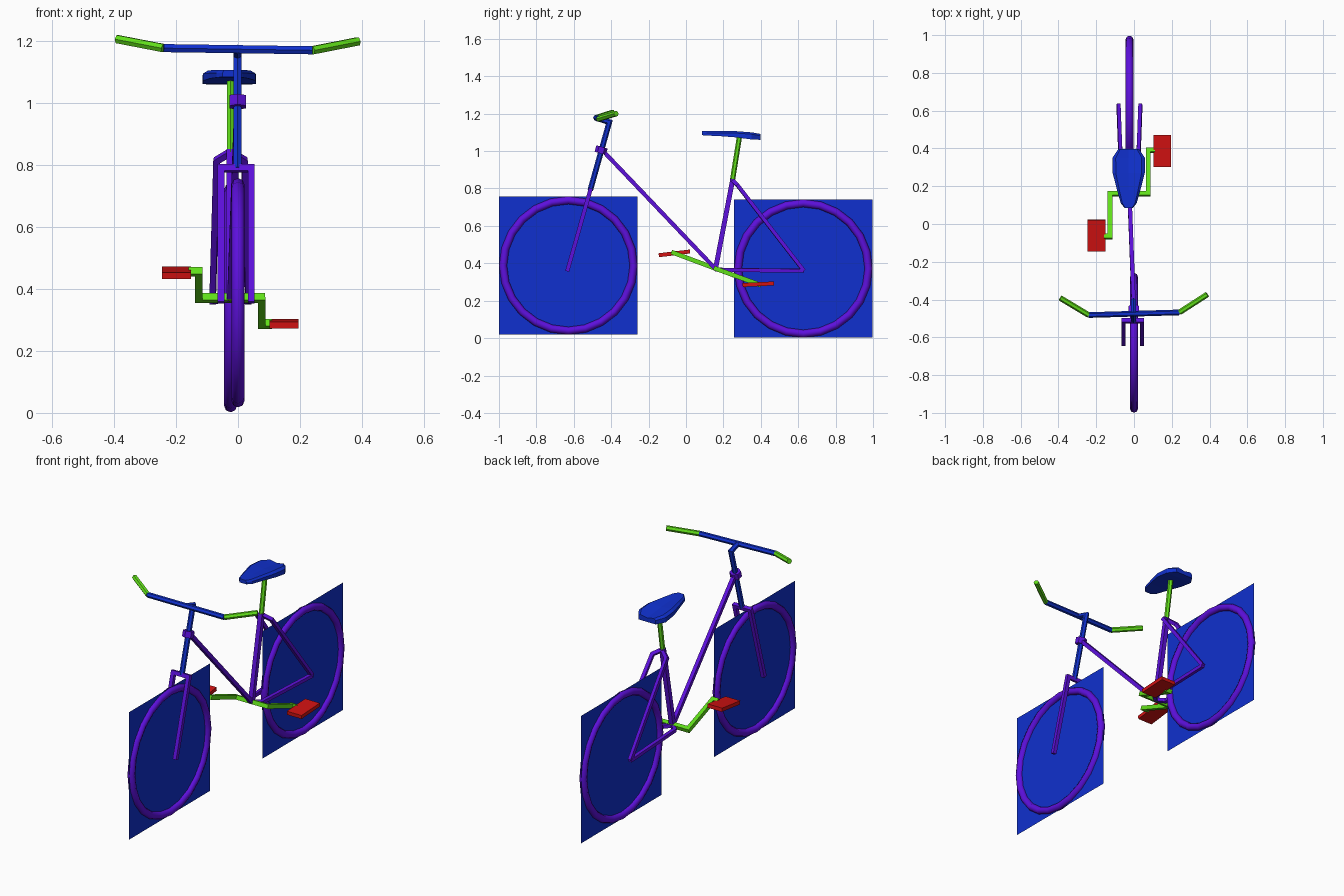
import bpy, bmesh, math
from mathutils import Vector, Matrix

if "Cube" in bpy.data.objects:
    bpy.data.objects.remove(bpy.data.objects["Cube"])


def material(name, rgb):
    m = bpy.data.materials.new(name)
    m.diffuse_color = (*rgb, 1)
    m.use_nodes = True
    m.node_tree.nodes["Principled BSDF"].inputs["Base Color"].default_value = m.diffuse_color
    return m


PURPLE = material("purple", (0.11, 0.005, 0.72))
BLUE = material("blue", (0.005, 0.03, 0.62))
GREEN = material("green", (0.12, 0.75, 0.01))
RED = material("red", (0.65, 0.006, 0.006))


def make(name, bm, mat):
    bmesh.ops.recalc_face_normals(bm, faces=bm.faces)
    mesh = bpy.data.meshes.new(name)
    bm.to_mesh(mesh)
    bm.free()
    mesh.materials.append(mat)
    ob = bpy.data.objects.new(name, mesh)
    bpy.context.collection.objects.link(ob)
    return ob


def loft(bm, rings, closed=False):
    rings = [[bm.verts.new(p) for p in r] for r in rings]
    n = len(rings[0])
    for i in range(len(rings) if closed else len(rings) - 1):
        a, b = rings[i], rings[(i + 1) % len(rings)]
        for j in range(n):
            k = (j + 1) % n
            bm.faces.new((a[j], a[k], b[k], b[j]))
    if not closed:
        bm.faces.new(rings[0])
        bm.faces.new(rings[-1])


def tube(name, pts, r, mat, sides=4):
    """Mitred tube along a flat path; r is half the width across the faces."""
    pts = [Vector(p) for p in pts]
    d = [(b - a).normalized() for a, b in zip(pts, pts[1:])]
    if len(d) > 1:
        ref = d[0].cross(d[1])
    else:
        ref = Vector((0, 0, 1)) if abs(d[0].x) > 0.6 else Vector((1, 0, 0))
    rr = r / math.cos(math.pi / sides)
    rings = []
    for i, p in enumerate(pts):
        d0, d1 = d[max(i - 1, 0)], d[min(i, len(d) - 1)]
        t = (d0 + d1).normalized()
        n = (ref - t * ref.dot(t)).normalized()
        b = t.cross(n) / max(t.dot(d1), 0.3)
        angles = [math.pi / sides + math.tau * k / sides for k in range(sides)]
        rings.append([p + rr * (n * math.cos(a) + b * math.sin(a)) for a in angles])
    bm = bmesh.new()
    loft(bm, rings)
    return make(name, bm, mat)


# wheels: smooth tyre ring plus a thin square spoke panel
def wheel(name, x, y, z):
    rings = []
    for i in range(24):
        a = math.tau * i / 24
        ring = []
        for j in range(8):
            c = math.tau * j / 8
            rad = 0.349 + 0.021 * math.cos(c)
            ring.append((x + 0.021 * math.sin(c), y + rad * math.cos(a), z + rad * math.sin(a)))
        rings.append(ring)
    bm = bmesh.new()
    loft(bm, rings, closed=True)
    for f in bm.faces:
        f.smooth = True
    make(name + "_tyre", bm, PURPLE)
    bm = bmesh.new()
    h = 0.37
    bm.faces.new([bm.verts.new((x, y + sy * h, z + sz * h))
                  for sy, sz in ((-1, -1), (1, -1), (1, 1), (-1, 1))])
    make(name + "_spoke_panel", bm, BLUE)


wheel("front_wheel", 0.0, -0.629, 0.388)
wheel("rear_wheel", -0.024, 0.627, 0.372)

# fork and steering
tube("fork", [(-0.055, -0.635, 0.357), (-0.055, -0.512, 0.79),
              (0.043, -0.512, 0.79), (0.043, -0.635, 0.357)], 0.011, PURPLE)
tube("steering_stem", [(-0.002, -0.512, 0.79), (-0.002, -0.41, 1.155),
                       (-0.002, -0.475, 1.175)], 0.013, BLUE, 6)
tube("head_collar", [(-0.001, -0.459, 0.988), (-0.001, -0.449, 1.022)], 0.027, PURPLE, 6)
L, R = (-0.24, -0.482, 1.178), (0.24, -0.468, 1.171)
tube("handlebar", [L, R], 0.013, BLUE, 6)
tube("left_grip", [L, (-0.39, -0.392, 1.207)], 0.013, GREEN, 6)
tube("right_grip", [R, (0.388, -0.373, 1.2)], 0.013, GREEN, 6)

# frame
C = -0.024
tube("down_tube", [(-0.001, -0.445, 1.002), (C, 0.158, 0.37)], 0.011, PURPLE)
tube("seat_tube", [(C, 0.157, 0.365), (C, 0.25, 0.85)], 0.013, PURPLE)
for side, s in (("left", -1), ("right", 1)):
    tube(side + "_seat_stay", [(C, 0.25, 0.842), (C + s * 0.045, 0.277, 0.815),
                               (C + s * 0.058, 0.63, 0.36)], 0.01, PURPLE)
    tube(side + "_chain_stay", [(C, 0.16, 0.368), (C + s * 0.04, 0.195, 0.365),
                                (C + s * 0.058, 0.63, 0.36)], 0.01, PURPLE)

# seat post and seat
tube("seat_post", [(C, 0.248, 0.84), (C, 0.287, 1.085)], 0.012, GREEN, 6)
stations = [(0.085, 0.022, 1.085, 1.107, 0.0), (0.11, 0.042, 1.083, 1.107, 0.0),
            (0.18, 0.062, 1.08, 1.107, 0.003), (0.27, 0.085, 1.073, 1.106, 0.008),
            (0.35, 0.086, 1.062, 1.1, 0.012), (0.397, 0.055, 1.06, 1.092, 0.008)]
rings = []
for y, w, zb, zt, dip in stations:
    section = [(-w, zb), (-w, zt - 0.01), (-0.8 * w, zt), (0, zt - dip),
               (0.8 * w, zt), (w, zt - 0.01), (w, zb)]
    rings.append([(-0.028 + x, y, z) for x, z in section])
bm = bmesh.new()
loft(bm, rings)
make("seat", bm, BLUE)

# cranks and pedals
tube("crank", [(-0.16, -0.067, 0.456), (-0.127, -0.067, 0.456), (-0.127, 0.16, 0.371),
               (0.076, 0.16, 0.371), (0.076, 0.39, 0.287), (0.11, 0.39, 0.287)],
     0.012, GREEN)
for name, loc, tilt in (("left_pedal", (-0.199, -0.062, 0.453), 0.12),
                        ("right_pedal", (0.149, 0.387, 0.288), 0.05)):
    bm = bmesh.new()
    bmesh.ops.create_cube(bm, size=1, matrix=Matrix.Translation(loc)
                          @ Matrix.Rotation(tilt, 4, 'X')
                          @ Matrix.Diagonal((0.094, 0.168, 0.021, 1)))
    make(name, bm, RED)
